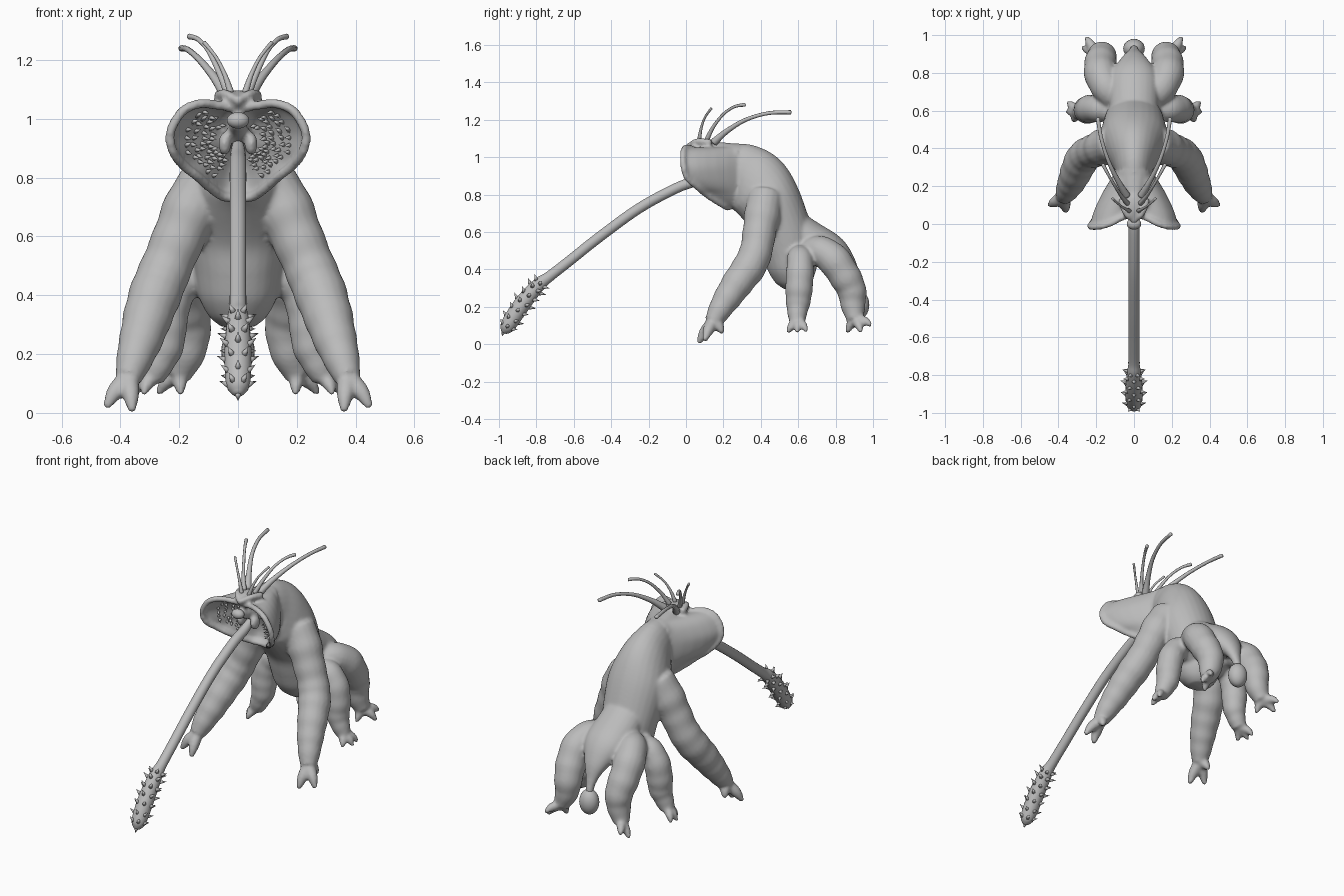
import bpy, bmesh, math, random
from mathutils import Vector, Matrix

random.seed(4)
cube = bpy.data.objects.get("Cube")
if cube:
    bpy.data.objects.remove(cube)

grey = bpy.data.materials.new("plain grey")
grey.use_nodes = True
grey.diffuse_color = (0.5, 0.5, 0.5, 1)
grey.node_tree.nodes["Principled BSDF"].inputs["Base Color"].default_value = (0.5, 0.5, 0.5, 1)


def finish(bm, name):
    bmesh.ops.recalc_face_normals(bm, faces=bm.faces[:])
    for f in bm.faces:
        f.smooth = True
    mesh = bpy.data.meshes.new(name)
    bm.to_mesh(mesh)
    bm.free()
    mesh.materials.append(grey)
    obj = bpy.data.objects.new(name, mesh)
    bpy.context.collection.objects.link(obj)
    return obj


def spline(pts, steps=6):
    """Catmull-Rom through tuples of any length."""
    pts = [Vector(p) for p in pts]
    out = []
    for i in range(len(pts) - 1):
        a, b, c, d = pts[max(i - 1, 0)], pts[i], pts[i + 1], pts[min(i + 2, len(pts) - 1)]
        for k in range(steps):
            t = k / steps
            out.append(0.5 * (2 * b + (c - a) * t + (2 * a - 5 * b + 4 * c - d) * t * t
                              + (3 * b - a - 3 * c + d) * t ** 3))
    return out + [pts[-1]]


def loft(bm, rings, start, end):
    """Skin closed rings and cap both ends with a centre point."""
    rows = [[bm.verts.new(p) for p in r] for r in rings]
    n = len(rows[0])
    for a, b in zip(rows, rows[1:]):
        for j in range(n):
            bm.faces.new((a[j], a[(j + 1) % n], b[(j + 1) % n], b[j]))
    for row, tip in ((rows[0], start), (rows[-1], end)):
        v = bm.verts.new(tip)
        for j in range(n):
            bm.faces.new((row[j], row[(j + 1) % n], v))


def tube(bm, pts, sides=16, bump=0.0, cap=0.5, steps=6):
    """Tube through (x, y, z, radius[, side radius]) points."""
    path = spline([p if len(p) == 5 else (*p, p[3]) for p in pts], steps)
    pos = [Vector(p[:3]) for p in path]
    u, rings = None, []
    for i, p in enumerate(path):
        t = (pos[min(i + 1, len(pos) - 1)] - pos[max(i - 1, 0)]).normalized()
        if u is None:
            u = Vector((1, 0, 0)) if abs(t.x) < 0.8 else Vector((0, 1, 0))
            first = t
        u = (u - t * u.dot(t)).normalized()
        v = t.cross(u)
        swell = 1 + bump * math.sin(i * math.tau / steps)
        ang = [j * math.tau / sides for j in range(sides)]
        rings.append([pos[i] + (u * math.cos(a) * p[4] + v * math.sin(a) * p[3]) * swell for a in ang])
    loft(bm, rings, pos[0] - first * path[0][3] * cap, pos[-1] + t * path[-1][3] * cap)


def ball(bm, centre, radii):
    bmesh.ops.create_uvsphere(bm, u_segments=24, v_segments=14, radius=1,
                              matrix=Matrix.LocRotScale(Vector(centre), None, Vector(radii)))


def cone(bm, p, d, r, h):
    d = d.normalized()
    rot = Vector((0, 0, 1)).rotation_difference(d).to_matrix().to_4x4()
    bmesh.ops.create_cone(bm, cap_ends=True, segments=7, radius1=r, radius2=0, depth=h,
                          matrix=Matrix.Translation(p + d * h * 0.35) @ rot)


def both(pts):
    for s in (1, -1):
        yield [(p[0] * s, *p[1:]) for p in pts]


# Torso, pelvis and tail stem
bm = bmesh.new()
tube(bm, [(0, .265, .9, .165, .09), (0, .31, .897, .175, .11), (0, .38, .85, .183, .145),
          (0, .45, .755, .17, .175), (0, .52, .62, .148, .165), (0, .555, .5, .145, .15),
          (0, .57, .4, .13, .135), (0, .575, .33, .095, .1), (0, .575, .295, .055, .06)], 28, cap=.2)
tube(bm, [(0, .52, .65, .1, .12), (0, .66, .56, .1, .13), (0, .78, .495, .088, .125),
          (0, .86, .42, .055, .075), (0, .905, .34, .028, .035), (0, .93, .26, .02)], 24)

# Flared head: bowl-shaped mouth with two rounded side lobes
half = [(0, .05, 1.035), (.06, .035, 1.045), (.13, .0, 1.052), (.19, -.015, 1.025),
        (.23, -.014, .955), (.222, .005, .89), (.185, .06, .84), (.14, .1, .805),
        (.095, .16, .765), (.05, .21, .735), (0, .225, .73)]
loop = half + [(-x, y, z) for x, y, z in half[-2::-1]]
rim = spline(loop, 4)[:-1]
throat = Vector((0, .19, .93))


def inner(p, s):
    return throat.lerp(p, s) + Vector((0, .15 * s * (1 - s), 0))


def outer(i, f):
    a = math.tau * i / len(rim)
    neck = Vector((.095 * math.sin(a), .28, .9 + .175 * math.cos(a)))
    q = rim[i].lerp(neck, f ** 1.5)
    q.y = rim[i].y + (neck.y - rim[i].y) * f
    return q


count = range(len(rim))
rings = [[inner(p, s) for p in rim] for s in (.1, .3, .5, .7, .9, 1)]
rings += [[outer(i, f) for i in count] for f in (.1, .25, .4, .6, .8, 1)]
loft(bm, rings, throat, Vector((0, .3, .9)))
tube(bm, [(*p, .017) for p in loop], 10, steps=4)

# Snout ridge, brows and inner mouth column
tube(bm, [(0, .008, 1.06, .012), (0, .08, 1.05, .04), (0, .16, 1.02, .065), (0, .26, .985, .09)])
ball(bm, (0, .1, 1.072), (.045, .07, .026))
tube(bm, [(0, .02, .99, .025), (0, .1, .965, .035), (0, .2, .94, .05)])
for pts in both([(.0, .01, 1.062, .012), (.045, .06, 1.085, .017), (.065, .13, 1.075, .022)]):
    tube(bm, pts, 10)
for s in (1, -1):
    ball(bm, (.045 * s, .1, .915), (.022, .035, .04))

# Limbs: (path, toe tips, toe base radius)
limbs = [
    ([(.1, .425, .79, .095), (.155, .41, .7, .098), (.2, .392, .6, .09), (.242, .375, .5, .088),
      (.275, .342, .42, .09), (.303, .285, .34, .085), (.327, .23, .26, .076),
      (.35, .185, .19, .064), (.372, .145, .12, .047)],
     [(.448, .1, .02), (.36, .067, .006), (.395, .195, .06)], .034),
    ([(.08, .61, .45, .07), (.17, .61, .46, .07), (.225, .61, .4, .074), (.245, .605, .31, .074),
      (.25, .6, .23, .067), (.27, .595, .17, .054), (.293, .595, .12, .043)],
     [(.35, .645, .07), (.355, .595, .062), (.322, .545, .062)], .027),
    ([(.08, .64, .47, .07), (.13, .7, .5, .08), (.172, .78, .46, .088), (.178, .845, .37, .086),
      (.17, .885, .29, .079), (.175, .893, .21, .067), (.203, .905, .13, .046)],
     [(.253, .99, .1), (.272, .935, .065), (.195, .862, .062)], .028),
]
for path, toes, r in limbs:
    for pts in both(path):
        tube(bm, pts, 18, bump=.02)
    ankle = Vector(path[-1][:3])
    for tip in toes:
        tip = Vector(tip)
        mid = ankle.lerp(tip, .6) + Vector((0, 0, .012))
        for pts in both([(*ankle, r), (*mid, r * .88), (*tip, r * .38)]):
            tube(bm, pts, 12)

# Fuse the volumes into one skin
body = finish(bm, "body")
mod = body.modifiers.new("fuse", "REMESH")
mod.mode = "VOXEL"
mod.voxel_size = .0095
mod.use_smooth_shade = True
mod = body.modifiers.new("soften", "SMOOTH")
mod.factor = .5
mod.iterations = 5

# Nose and tail ball
bm = bmesh.new()
ball(bm, (0, .0, .995), (.038, .03, .028))
finish(bm, "nose")
bm = bmesh.new()
ball(bm, (0, .928, .21), (.057, .052, .074))
finish(bm, "tail_ball")

# Small teeth lining both lobes
bm = bmesh.new()
for s in (.42, .54, .66, .78):
    for i in range(9, 33, 2):
        p = inner(rim[i], s + random.uniform(-.04, .04))
        for side in (1, -1):
            q = Vector((p.x * side, p.y, p.z))
            cone(bm, q, Vector((-.8 * side, -1, random.uniform(-.3, .5))), .01, .036)
finish(bm, "mouth_teeth")

# Long feeding trunk ending in a club
club = [(0, -.78, .325), (0, -.84, .26), (0, -.9, .18), (0, -.955, .095)]
bm = bmesh.new()
tube(bm, [(0, .14, .92, .018), (0, .06, .875, .027), (0, -.05, .835, .028), (0, -.25, .727, .028),
          (0, -.46, .575, .028), (0, -.62, .448, .028), (0, -.73, .362, .029), (*club[0], .036),
          (*club[1], .043), (*club[2], .046), (*club[3], .04), (0, -.975, .065, .018)], 18)
finish(bm, "trunk")

# Thorns in staggered rings round the club
bm = bmesh.new()
line = spline(club, 2)
for i, p in enumerate(line):
    axis = (line[min(i + 1, 6)] - line[max(i - 1, 0)]).normalized()
    across = axis.cross(Vector((1, 0, 0)))
    for j in range(6):
        a = (j + .5 * (i % 2)) * math.tau / 6
        out = Vector((1, 0, 0)) * math.cos(a) + across * math.sin(a)
        cone(bm, p + out * (.032 + .009 * math.sin(i / 6 * math.pi)), out - axis * .5, .014, .042)
cone(bm, Vector((0, -.975, .065)), Vector((0, -.4, -1)), .014, .03)
finish(bm, "club_thorns")

# Three pairs of antennae
feelers = {
    "short_antenna": [(.025, .07, 1.09, .012), (.045, .08, 1.15, .008), (.075, .1, 1.21, .006),
                      (.115, .135, 1.26, .007)],
    "middle_antenna": [(.035, .11, 1.09, .014), (.065, .145, 1.16, .01), (.1, .2, 1.23, .008),
                       (.135, .26, 1.27, .008), (.165, .315, 1.28, .01)],
    "long_antenna": [(.04, .15, 1.08, .022), (.08, .22, 1.14, .015), (.13, .32, 1.2, .011),
                     (.17, .44, 1.235, .01), (.192, .56, 1.24, .011)],
}
for name, path in feelers.items():
    for side, pts in zip(("left", "right"), both(path)):
        bm = bmesh.new()
        tube(bm, pts, 10)
        finish(bm, side + "_" + name)
